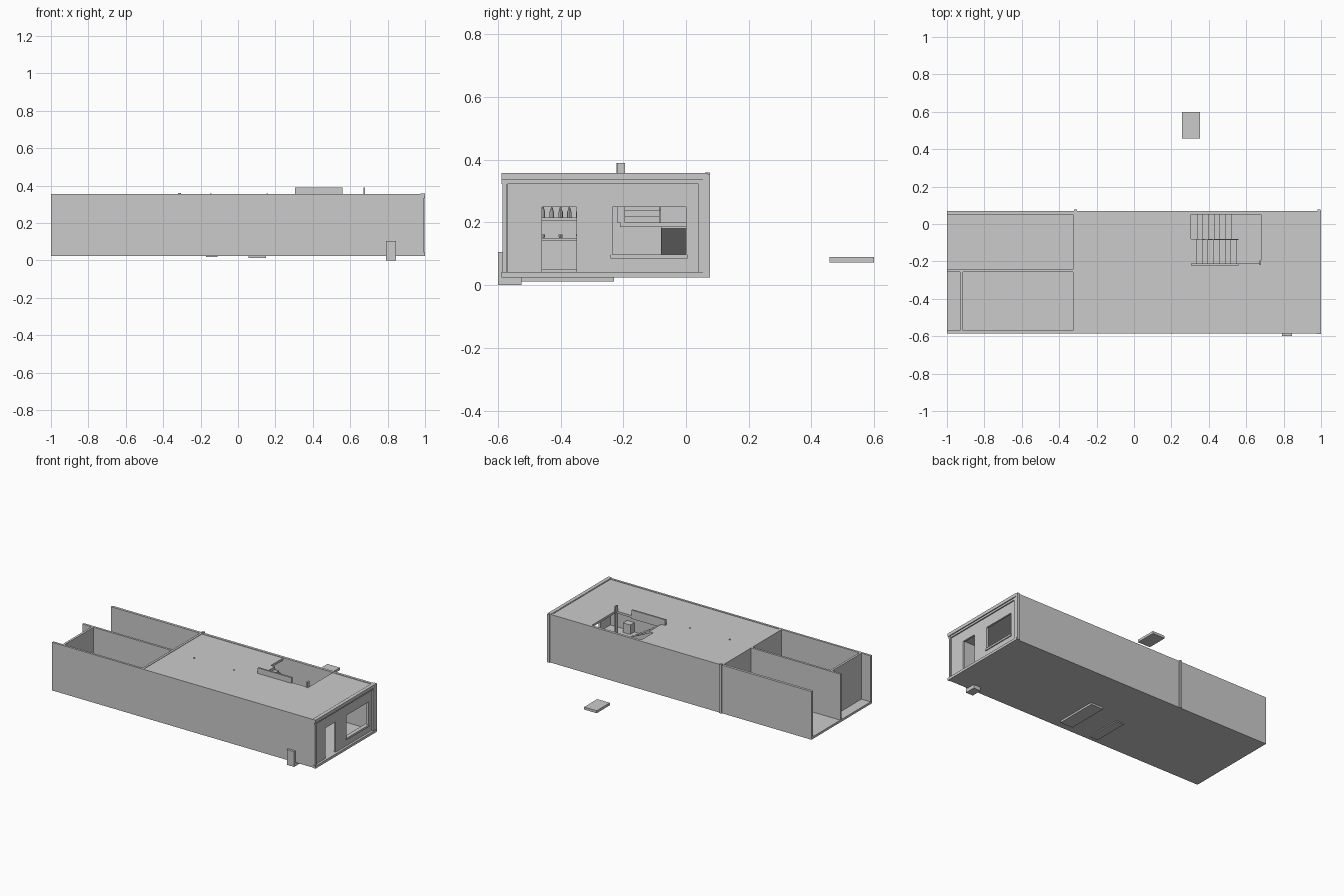
import bpy, bmesh, math

if "Cube" in bpy.data.objects:
    bpy.data.objects.remove(bpy.data.objects["Cube"])


def box(name, x0, x1, y0, y1, z0, z1):
    bm = bmesh.new()
    bmesh.ops.create_cube(bm, size=1)
    for v in bm.verts:
        v.co = ((x0 + x1) / 2 + v.co.x * (x1 - x0),
                (y0 + y1) / 2 + v.co.y * (y1 - y0),
                (z0 + z1) / 2 + v.co.z * (z1 - z0))
    return finish(name, bm)


def finish(name, bm):
    bmesh.ops.recalc_face_normals(bm, faces=bm.faces)
    me = bpy.data.meshes.new(name)
    bm.to_mesh(me)
    bm.free()
    ob = bpy.data.objects.new(name, me)
    bpy.context.collection.objects.link(ob)
    return ob


def extrude_xz(name, pts, y0, y1):
    """Side profile in x-z, extruded along y."""
    bm = bmesh.new()
    a = [bm.verts.new((x, y0, z)) for x, z in pts]
    b = [bm.verts.new((x, y1, z)) for x, z in pts]
    bm.faces.new(a)
    bm.faces.new(b[::-1])
    for i in range(len(pts)):
        j = (i + 1) % len(pts)
        bm.faces.new((a[i], b[i], b[j], a[j]))
    return finish(name, bm)


def cone(name, x, y, z0, z1, r0, r1, n=10):
    bm = bmesh.new()
    bmesh.ops.create_cone(bm, cap_ends=True, segments=n, radius1=r0, radius2=r1, depth=z1 - z0)
    bmesh.ops.translate(bm, vec=(x, y, (z0 + z1) / 2), verts=bm.verts)
    return finish(name, bm)


YF, YB, ZF, ZT = -0.585, 0.07, 0.04, 0.355
XP = -0.31  # dividing wall

# Floor and long walls
box("floor", -1, 1, YF, YB, 0.025, ZF)
box("front_wall", -1, 0.99, YF, YF + 0.015, 0.025, ZT)
box("back_wall", -1, 0.99, YB - 0.018, YB, 0.025, ZT)

# Partitions of the open rear rooms
box("dividing_wall", XP - 0.015, XP, YF, YB, ZF, ZT)
box("corridor_wall", -1, XP, -0.257, -0.242, ZF, ZT)
box("end_partition", -0.93, -0.915, YF, -0.25, ZF, ZT)
box("partition_post", XP - 0.012, XP + 0.006, YB - 0.01, 0.077, 0.025, 0.36)

# Roof around the stair opening
HX0, HX1, HY0, HY1 = 0.305, 0.68, -0.21, 0.052
RZ0, RZ1 = 0.337, 0.352
box("roof_left", XP, HX0, YF + 0.01, YB - 0.01, RZ0, RZ1)
box("roof_right", HX1, 0.985, YF + 0.01, YB - 0.01, RZ0, RZ1)
box("roof_front", HX0, HX1, YF + 0.01, HY0, RZ0, RZ1)

# Facade wall with door and window openings
DX0, DX1 = 0.972, 0.985
door, win = (-0.46, -0.35, 0.25), (-0.24, 0.005, 0.09, 0.25)
box("facade_left", DX0, DX1, YF, door[0], ZF, ZT)
box("facade_middle", DX0, DX1, door[1], win[0], ZF, ZT)
box("facade_right", DX0, DX1, win[1], YB, ZF, ZT)
box("facade_lintel", DX0, DX1, door[0], door[1], door[2], ZT)
box("facade_under_window", DX0, DX1, win[0], win[1], ZF, win[2])
box("facade_over_window", DX0, DX1, win[0], win[1], win[3], ZT)

# Facade trim
box("corner_post_left", 0.98, 0.995, YF, YF + 0.012, ZF, ZT)
box("corner_post_right", 0.98, 0.995, 0.04, 0.06, ZF, ZT)
box("corner_post_back", 0.98, 0.998, 0.055, 0.077, 0.025, ZT)
box("cornice", 0.975, 1.0, YF - 0.004, 0.068, 0.335, 0.357)
box("cornice_lower", 0.98, 0.993, YF - 0.004, 0.068, 0.322, 0.335)
box("base_trim", 0.98, 1.0, YF - 0.004, 0.065, 0.025, 0.042)
box("window_sill", 0.965, 0.992, win[0], win[1], 0.085, 0.098)
for i, y in enumerate((win[0], win[1] - 0.005)):
    box(f"window_jamb_{i}", 0.97, 0.988, y, y + 0.005, 0.098, win[3])

# Stairs: two flights with a landing between, and guard rails
def flight(name, x0, dx, z0, z1, y0, y1, n):
    pts, h = [], (z1 - z0) / n
    for i in range(n):
        pts += [(x0 + dx * i / n, z0 + h * i), (x0 + dx * i / n, z0 + h * (i + 1))]
    pts += [(x0 + dx, z1), (x0 + dx, z1 - 0.02), (x0 + dx * 0.08, z0 - 0.006)]
    extrude_xz(name, pts, y0, y1)

flight("lower_flight", HX0, 0.245, ZF + 0.007, 0.20, -0.08, HY1, 8)
box("stair_landing", 0.55, HX1, HY0, HY1, 0.185, 0.20)
flight("upper_flight", 0.55, -0.245, 0.20, RZ1, HY0, -0.08, 8)
box("stair_rail", HX0, 0.56, -0.222, -0.21, 0.33, 0.39)
extrude_xz("stair_stringer", [(0.31, 0.352), (0.56, 0.24), (0.56, 0.19), (0.31, 0.30)], -0.086, -0.08)
box("rail_post", 0.67, 0.68, -0.22, -0.195, 0.2, 0.39)

# Bar counter with shelf and bottles near the dividing wall
box("bar_counter", -0.17, -0.11, -0.55, -0.3, 0.018, 0.14)
box("bar_top", -0.18, -0.10, -0.555, -0.295, 0.14, 0.15)
box("bottle_shelf", XP, XP + 0.05, -0.56, -0.3, 0.205, 0.215)
for i in range(9):
    y = -0.54 + i * 0.028
    cone(f"bottle_{i}", XP + 0.025, y, 0.215, 0.235, 0.007, 0.007, 8)
    cone(f"bottle_neck_{i}", XP + 0.025, y, 0.235, 0.25, 0.006, 0.002, 8)
    if i % 2:
        cone(f"glass_{i}", -0.14, y, 0.15, 0.162, 0.005, 0.007, 8)

# Platform below the floor, hanging lamps that poke through the roof
box("low_platform", 0.055, 0.15, -0.525, -0.23, 0.012, 0.05)
for i, x in enumerate((-0.145, 0.156)):
    cone(f"lamp_cord_{i}", x, -0.267, 0.29, 0.358, 0.004, 0.004, 8)
    cone(f"lamp_shade_{i}", x, -0.267, 0.265, 0.29, 0.022, 0.006, 12)

# Block through the front wall and detached slab behind
box("front_block", 0.79, 0.845, -0.6, -0.525, 0.0, 0.105)
box("detached_slab", 0.257, 0.352, 0.458, 0.6, 0.073, 0.09)
